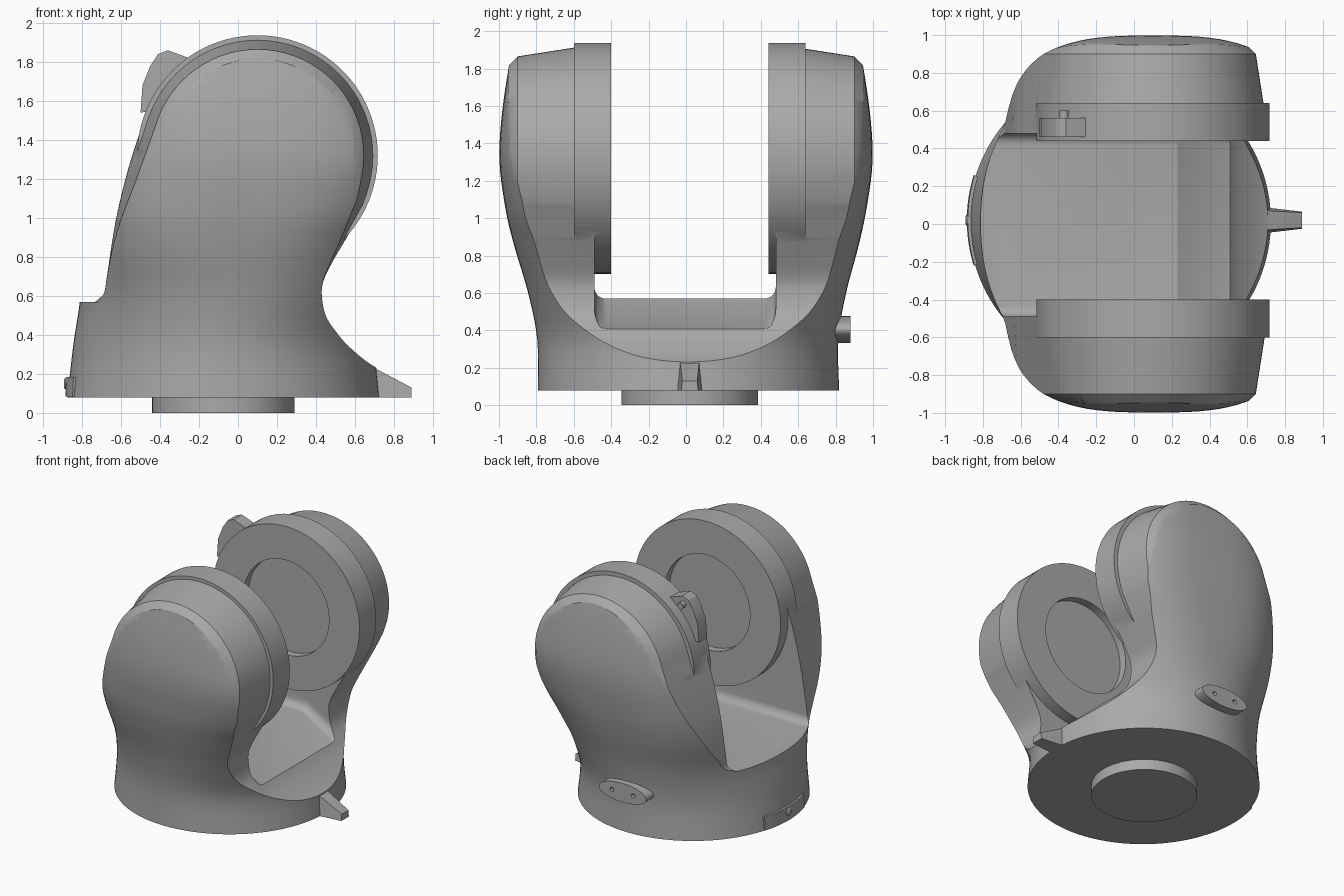
import bpy, bmesh, math
from mathutils import Vector

if "Cube" in bpy.data.objects:
    bpy.data.objects.remove(bpy.data.objects["Cube"])

grey = bpy.data.materials.new("plain grey")
grey.use_nodes = True
grey.diffuse_color = (0.4, 0.4, 0.4, 1)
grey.node_tree.nodes["Principled BSDF"].inputs["Base Color"].default_value = (0.4, 0.4, 0.4, 1)
MID = 0.02                      # centre plane between the arms
BASE_X, HUB = -0.075, (0.1, 1.32)


def smooth(points, steps=6):
    """Catmull-Rom curve through points of any dimension."""
    pts = [Vector(p) for p in points]
    out = []
    for i in range(len(pts) - 1):
        a, b, c, d = pts[max(i - 1, 0)], pts[i], pts[i + 1], pts[min(i + 2, len(pts) - 1)]
        for s in range(steps):
            t = s / steps
            out.append(b + (c - a) * (t / 2) + (a * 2 - b * 5 + c * 4 - d) * (t * t / 2)
                       + (b * 3 - a - c * 3 + d) * (t ** 3 / 2))
    return out + [pts[-1]]


def loft(name, rings):
    """Closed solid through rings with equal point counts."""
    bm = bmesh.new()
    loops = [[bm.verts.new(p) for p in ring] for ring in rings]
    n = len(loops[0])
    for lo, hi in zip(loops, loops[1:]):
        for i in range(n):
            j = (i + 1) % n
            bm.faces.new((lo[i], lo[j], hi[j], hi[i]))
    bm.faces.new(loops[0])
    bm.faces.new(loops[-1])
    bmesh.ops.recalc_face_normals(bm, faces=bm.faces)
    mesh = bpy.data.meshes.new(name)
    bm.to_mesh(mesh)
    bm.free()
    mesh.materials.append(grey)
    ob = bpy.data.objects.new(name, mesh)
    bpy.context.collection.objects.link(ob)
    return ob


def prism(name, outline, y0, y1):
    return loft(name, [[(x, y, z) for x, z in outline] for y in (y0, y1)])


def disc(name, cx, cz, rx, rz, y0, y1, n=96):
    turn = [2 * math.pi * i / n for i in range(n)]
    return prism(name, [(cx + rx * math.cos(a), cz + rz * math.sin(a)) for a in turn], y0, y1)


def apply_mod(ob, kind, **settings):
    mod = ob.modifiers.new(kind, kind)
    for key, value in settings.items():
        setattr(mod, key, value)
    bpy.context.view_layer.objects.active = ob
    bpy.ops.object.modifier_apply(modifier=mod.name)


def combine(ob, other, operation):
    apply_mod(ob, 'BOOLEAN', object=other, operation=operation, solver='EXACT')
    bpy.data.objects.remove(other)


# Body envelope: round base swelling into two bulged outer faces
# columns: z, centre x, half x, half y, roundness exponent
stations = [(0.08, BASE_X, 0.80, 0.805, 2), (0.35, -0.07, 0.775, 0.805, 2),
            (0.6, -0.03, 0.78, 0.85, 2.25), (0.85, 0.0, 0.82, 0.92, 2.6),
            (1.05, 0.05, 0.86, 0.965, 2.9), (1.3, 0.1, 0.9, 0.997, 3),
            (1.55, 0.1, 0.9, 0.985, 3), (1.85, 0.1, 0.9, 0.94, 3), (2.05, 0.1, 0.9, 0.89, 3)]
rings = []
for z, cx, a, b, e in smooth(stations, 5):
    shift = 0.015 * max(0, 1 - z)
    ring = []
    for i in range(128):
        t = 2 * math.pi * i / 128
        c, s = math.cos(t), math.sin(t)
        ring.append((cx + a * math.copysign(abs(c) ** (2 / e), c),
                     shift + b * math.copysign(abs(s) ** (2 / e), s), z))
    rings.append(ring)
body = loft("yoke_body", rings)

# Side silhouette, narrowing towards the outer faces
arc = [(HUB[0] + 0.62 * math.cos(math.radians(d)), HUB[1] + 0.62 * math.sin(math.radians(d)))
       for d in range(160, -26, -5)]
back = smooth([(-0.74, 0.575), (-0.69, 0.61), (-0.67, 0.72), (-0.63, 1.0), (-0.57, 1.26), arc[0]])
neck = smooth([arc[-1], (0.57, 0.91), (0.49, 0.78), (0.44, 0.68), (0.43, 0.6), (0.45, 0.5),
               (0.5, 0.42), (0.58, 0.33), (0.72, 0.225), (0.95, 0.12)])
outline = ([Vector(p) for p in ((0.95, 0), (-0.95, 0), (-0.95, 0.56))]
           + back[:-1] + [Vector(p) for p in arc] + neck[1:])


def inset(y, amount):
    ring = []
    for p in outline:
        t = min(1, max(0, (p.y - 0.6) / 0.6))
        q = p + (Vector(HUB) - p).normalized() * amount * t * t * (3 - 2 * t)
        ring.append((q.x, y, q.y))
    return ring


taper = [(0.42, 0), (0.9, 0.075), (0.95, 0.125), (1.05, 0.24)]
combine(body, loft("silhouette", [inset(-y, k) for y, k in reversed(taper)]
                   + [inset(y, k) for y, k in taper]), 'INTERSECT')

# Channel between the arms, with a rounded floor
channel = prism("channel", [(-1.3, 0.57), (0.23, 0.57), (0.5, 0.41), (1.3, 0.3),
                            (1.3, 2.3), (-1.3, 2.3)], MID - 0.51, MID + 0.46)
apply_mod(channel, 'BEVEL', width=0.06, segments=5, limit_method='ANGLE',
          angle_limit=math.radians(60))
combine(body, channel, 'DIFFERENCE')

# Round pads facing each other, each with a shallow round recess
for side in (-1, 1):
    face = MID + 0.42 * side
    combine(body, disc("pad", *HUB, 0.617, 0.617, face, face + 0.2 * side), 'UNION')
    combine(body, disc("recess", *HUB, 0.36, 0.36, face - 0.1 * side, face + 0.06 * side),
            'DIFFERENCE')

# Turntable disc under the base
turn = [2 * math.pi * i / 96 for i in range(96)]
loft("turntable_disc", [[(-0.075 + 0.365 * math.cos(a), MID + 0.365 * math.sin(a), z)
                         for a in turn] for z in (0, 0.12)])

# Tapered pointer at the base
loft("pointer", [[(x, MID - w, 0.08), (x, MID + w, 0.08), (x, MID + v, h), (x, MID - v, h)]
                 for x, w, v, h in ((0.6, 0.07, 0.06, 0.27), (0.72, 0.065, 0.05, 0.22),
                                    (0.89, 0.045, 0.04, 0.13))])

# Curved scale plate with its screw
rings = []
for i in range(17):
    a = math.pi + (i / 8 - 1) * 0.3
    rings.append([(BASE_X + r * math.cos(a), MID + r * math.sin(a), z)
                  for r, z in ((0.77, 0.085), (0.81, 0.085), (0.805, 0.185), (0.77, 0.185))])
loft("scale_plate", rings)
loft("scale_screw", [[(x, MID + r * math.cos(a), 0.15 + r * math.sin(a)) for a in turn[::4]]
                     for x, r in ((-0.8, 0.032), (-0.885, 0.032), (-0.893, 0.02))])

# Oval connector boss with two pin holes
boss = disc("connector_boss", -0.08, 0.405, 0.2, 0.072, 0.75, 0.88)
for x in (-0.17, 0.01):
    combine(boss, disc("pin_hole", x, 0.405, 0.016, 0.016, 0.85, 0.9, 16), 'DIFFERENCE')

# Latch tab and its button on one arm
prism("latch_tab", [(-0.5, 1.54), (-0.49, 1.68), (-0.45, 1.78), (-0.41, 1.84), (-0.36, 1.86),
                    (-0.25, 1.82), (-0.2, 1.6)], 0.46, 0.56)
disc("latch_button", -0.37, 1.8, 0.024, 0.024, 0.5, 0.6, 24)

bpy.ops.object.select_all(action='DESELECT')
for ob in bpy.context.collection.objects:
    if ob.type == 'MESH':
        ob.select_set(True)
        bpy.context.view_layer.objects.active = ob
bpy.ops.object.shade_smooth_by_angle(angle=math.radians(30))
